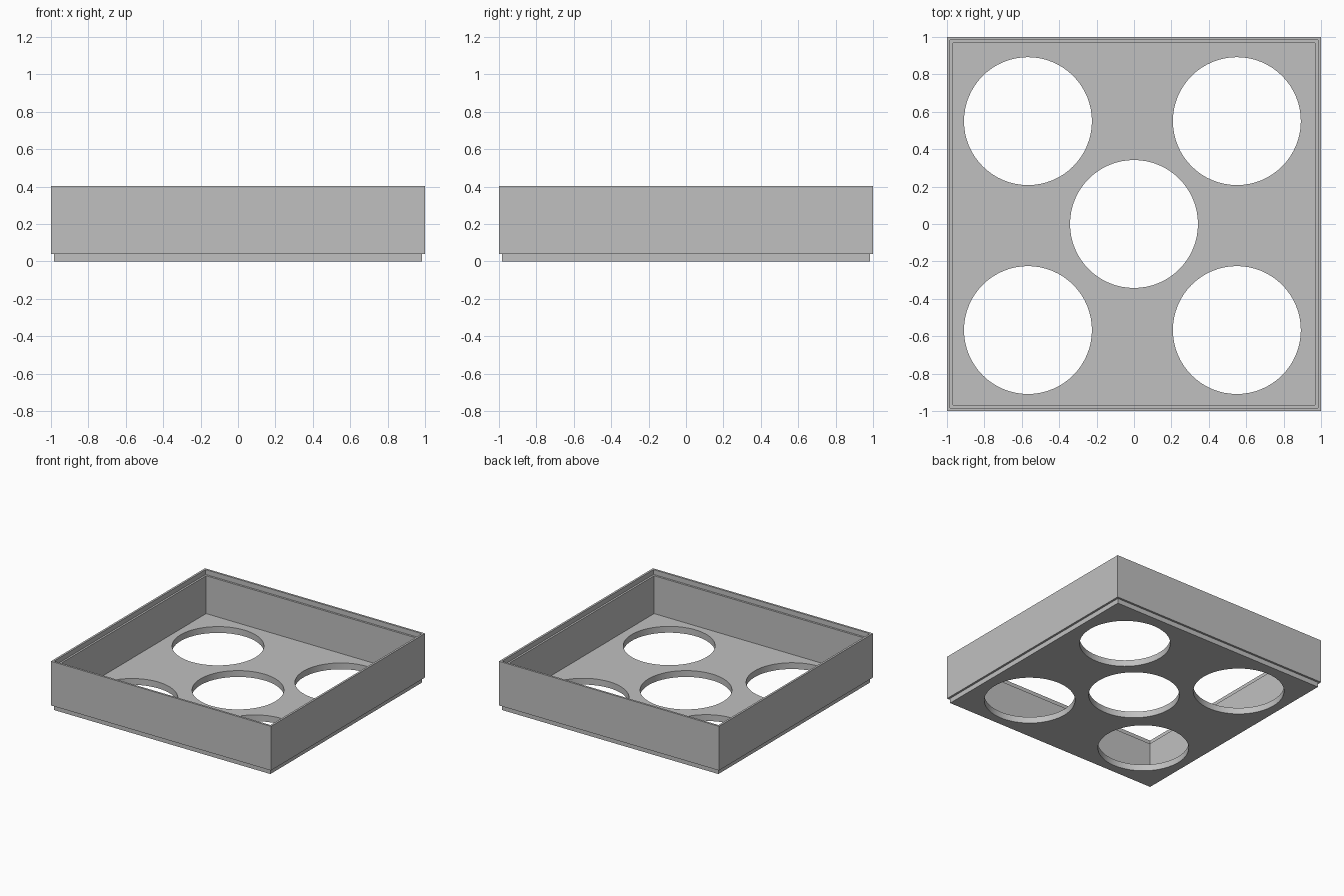
import bpy
import bmesh
import math

cube = bpy.data.objects.get("Cube")
if cube:
    bpy.data.objects.remove(cube, do_unlink=True)

grey = bpy.data.materials.new("plain grey")
grey.use_nodes = True
colour = (0.53, 0.53, 0.53, 1)
grey.diffuse_color = colour
grey.node_tree.nodes["Principled BSDF"].inputs["Base Color"].default_value = colour

HALF, RECESS, INNER = 1.0, 0.983, 0.967   # outer face, stacking lip, inner wall
HEIGHT, LIP, FLOOR = 0.403, 0.04, 0.052
RADIUS = 0.342


def add_object(name, bm):
    bmesh.ops.recalc_face_normals(bm, faces=bm.faces)
    mesh = bpy.data.meshes.new(name)
    bm.to_mesh(mesh)
    bm.free()
    mesh.materials.append(grey)
    obj = bpy.data.objects.new(name, mesh)
    bpy.context.collection.objects.link(obj)
    return obj


# Tray: a square section carried up the outside and down the inside
profile = [(RECESS, 0), (RECESS, LIP), (HALF, LIP), (HALF, HEIGHT),
           (RECESS, HEIGHT), (RECESS, HEIGHT - LIP), (INNER, HEIGHT - LIP), (INNER, FLOOR)]
bm = bmesh.new()
rings = [[bm.verts.new((sx * h, sy * h, z)) for sx, sy in ((-1, -1), (1, -1), (1, 1), (-1, 1))]
         for h, z in profile]
for low, high in zip(rings, rings[1:]):
    for i in range(4):
        j = (i + 1) % 4
        bm.faces.new((low[i], low[j], high[j], high[i]))
bm.faces.new(rings[0])
bm.faces.new(rings[-1])
tray = add_object("tray", bm)

# Cutters for the five round holes in the floor
near, far = -0.567, 0.55
bm = bmesh.new()
for x, y in ((0, 0), (near, near), (near, far), (far, near), (far, far)):
    made = bmesh.ops.create_cone(bm, cap_ends=True, segments=64, radius1=RADIUS, radius2=RADIUS, depth=0.3)
    bmesh.ops.translate(bm, verts=made["verts"], vec=(x, y, 0))
cutter = add_object("hole_cutters", bm)

cut = tray.modifiers.new("holes", "BOOLEAN")
cut.operation = "DIFFERENCE"
cut.solver = "EXACT"
cut.object = cutter
bpy.context.view_layer.objects.active = tray
tray.select_set(True)
bpy.ops.object.modifier_apply(modifier=cut.name)
bpy.data.objects.remove(cutter, do_unlink=True)

bpy.ops.object.shade_smooth_by_angle(angle=math.radians(30))
